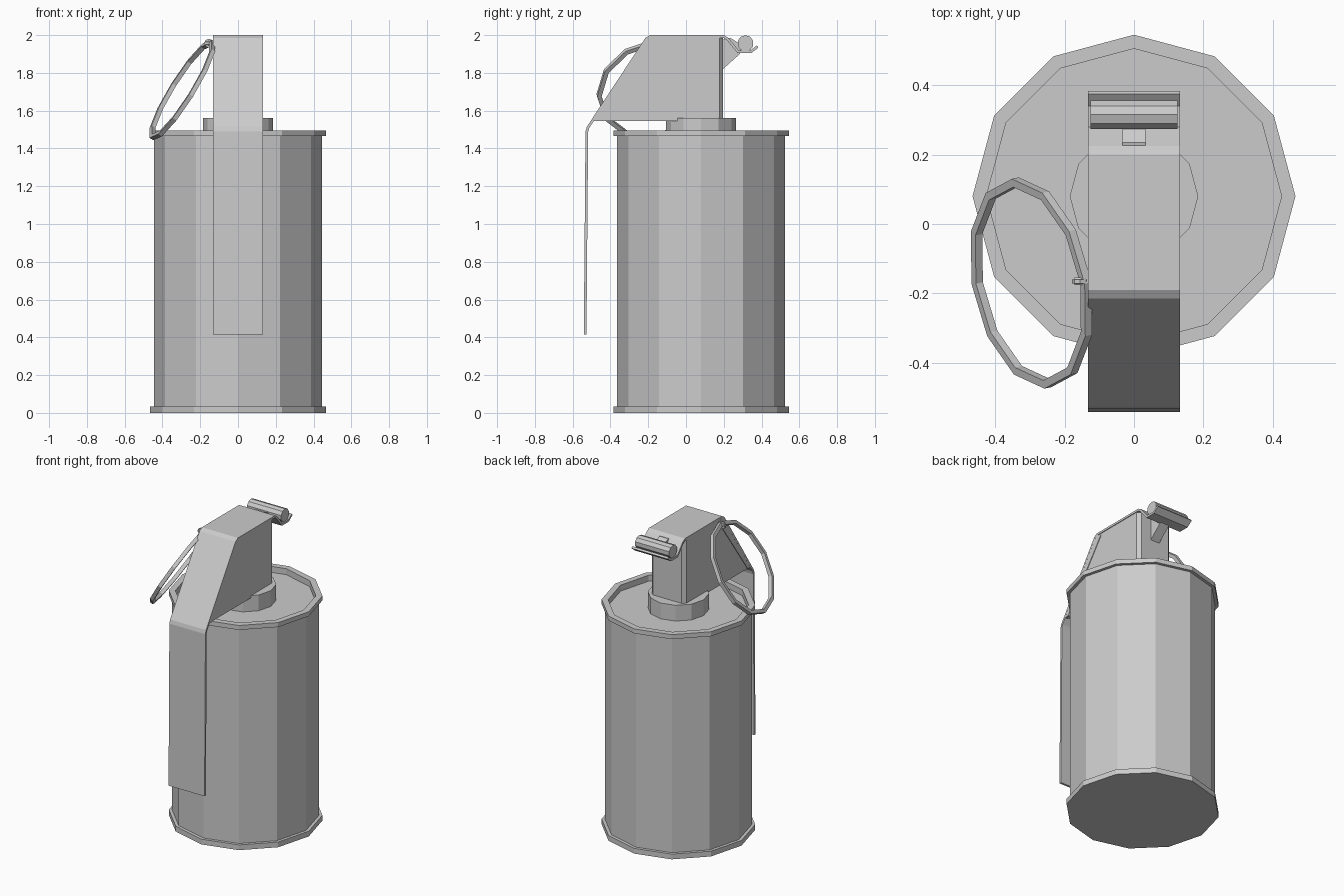
import bpy, math
from mathutils import Vector, Matrix

if "Cube" in bpy.data.objects:
    bpy.data.objects.remove(bpy.data.objects["Cube"])

CY = 0.08  # axis of the can in y


def make(name, verts, faces):
    me = bpy.data.meshes.new(name)
    me.from_pydata([tuple(v) for v in verts], [], faces)
    ob = bpy.data.objects.new(name, me)
    bpy.context.collection.objects.link(ob)
    import bmesh
    bm = bmesh.new()
    bm.from_mesh(me)
    bmesh.ops.recalc_face_normals(bm, faces=bm.faces)
    bm.to_mesh(me)
    bm.free()
    return ob


def lathe(name, profile, n=12):
    """Spin (radius, z) points round the can axis, capping both ends."""
    verts = [(r * math.cos(2 * math.pi * i / n), CY + r * math.sin(2 * math.pi * i / n), z)
             for r, z in profile for i in range(n)]
    faces = [(k * n + i, k * n + (i + 1) % n, (k + 1) * n + (i + 1) % n, (k + 1) * n + i)
             for k in range(len(profile) - 1) for i in range(n)]
    last = (len(profile) - 1) * n
    faces += [list(range(n)), list(range(last, last + n))]
    return make(name, verts, faces)


def extrude_x(name, pts, x0, x1):
    """Extrude a (y, z) outline along x."""
    n = len(pts)
    verts = [(x, y, z) for x in (x0, x1) for y, z in pts]
    faces = [(i, (i + 1) % n, n + (i + 1) % n, n + i) for i in range(n)]
    faces += [list(range(n)), list(range(n, 2 * n))]
    return make(name, verts, faces)


def strip(name, path, t, half):
    """Bent sheet: the path is the outer side, thickness goes to its right."""
    pts = [Vector(p) for p in path]
    inner = []
    for i, p in enumerate(pts):
        a = (p - pts[i - 1]).normalized() if i else None
        b = (pts[i + 1] - p).normalized() if i < len(pts) - 1 else None
        a, b = a or b, b or a
        na, nb = Vector((a.y, -a.x)), Vector((b.y, -b.x))
        m = (na + nb).normalized()
        inner.append(p + m * t / m.dot(na))
    return extrude_x(name, [tuple(p) for p in pts + inner[::-1]], -half, half)


def torus(name, centre, normal, up, R, r, n, m):
    w = Vector(normal).normalized()
    v = (Vector(up) - w * w.dot(Vector(up))).normalized()
    u = v.cross(w)
    verts = []
    for i in range(n):
        a = 2 * math.pi * i / n
        d = v * math.cos(a) + u * math.sin(a)
        for j in range(m):
            b = 2 * math.pi * (j + 0.5) / m
            verts.append(Vector(centre) + d * (R + r * math.cos(b)) + w * r * math.sin(b))
    faces = [(i * m + j, i * m + (j + 1) % m, (i + 1) % n * m + (j + 1) % m, (i + 1) % n * m + j)
             for i in range(n) for j in range(m)]
    return make(name, verts, faces)


def circle(cy, cz, r, n):
    return [(cy + r * math.cos(2 * math.pi * (i + .5) / n),
             cz + r * math.sin(2 * math.pi * (i + .5) / n)) for i in range(n)]


# Can with rolled rims and sunken lid
lathe("can_body", [(.465, 0), (.465, .035), (.445, .035), (.445, 1.465), (.465, 1.465),
                   (.465, 1.495), (.425, 1.495), (.425, 1.455)])
# Threaded collar
lathe("collar", [(.185, 1.45), (.185, 1.56)])

# Fuze head, with narrower back to give stepped corners
extrude_x("fuze_head", [(.177, 1.55), (.177, 1.987), (-.19, 1.987), (-.48, 1.545), (-.05, 1.545)],
          -.128, .128)
hb = [(-.128, .17), (.128, .17), (.128, .177), (.105, .197), (-.105, .197), (-.128, .177)]
make("fuze_back", [(x, y, z) for z in (1.55, 1.987) for x, y in hb],
     [(i, (i + 1) % 6, 6 + (i + 1) % 6, 6 + i) for i in range(6)]
     + [list(range(6)), list(range(6, 12))])

# Safety lever running from its tip over the head to the hook
strip("safety_lever", [(-.541, .415), (-.532, 1.49), (-.525, 1.515), (-.215, 1.985), (-.19, 2.0),
                       (.2, 2.0), (.225, 1.985), (.28, 1.918), (.34, 1.918), (.375, 1.945)],
      .014, .1325)
for name, s in (("lever_flange_right", 1), ("lever_flange_left", -1)):
    extrude_x(name, [(-.2, 1.992), (-.155, 1.972), (-.462, 1.546), (-.5, 1.545)], s * .115, s * .1322)

# Hinge rod resting in the hook, and its tongue
extrude_x("hinge_rod", circle(.315, 1.956, .043, 10), -.125, .125)
extrude_x("hinge_tongue", [(.19, 1.975), (.235, 1.985), (.3, 1.945), (.285, 1.9), (.19, 1.815)],
          -.033, .033)

# Pull ring with pin eye
torus("pull_ring", (-.295, -.17, 1.71), (.83, .18, -.52), (0, 1, 0), .295, .017, 12, 4)
extrude_x("ring_pin", circle(-.165, 1.957, .013, 6), -.172, -.1)
torus("pin_eye", (-.155, -.165, 1.957), (0, 1, 0), (0, 0, 1), .018, .008, 8, 4)
